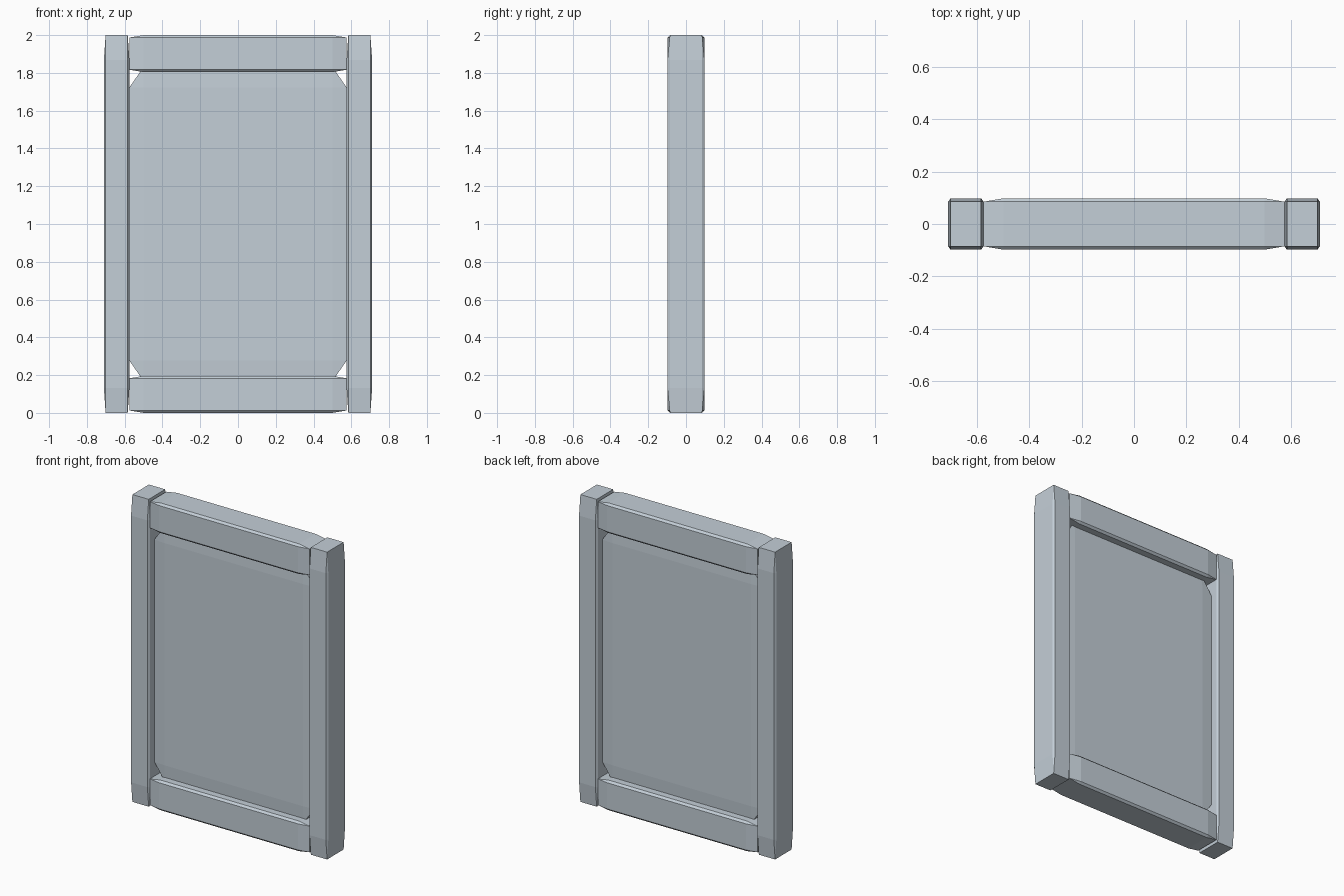
import bpy
import bmesh

cube = bpy.data.objects.get("Cube")
if cube:
    bpy.data.objects.remove(cube, do_unlink=True)

# Single pale blue-grey colour
colour = (0.55, 0.62, 0.68, 1.0)
mat = bpy.data.materials.new("pale_blue_grey")
mat.use_nodes = True
mat.diffuse_color = colour
mat.node_tree.nodes["Principled BSDF"].inputs["Base Color"].default_value = colour

BEVEL = 0.066  # chamfer as a share of each side


def chamfered_box(name, centre, size):
    """Chamfer a unit cube, then stretch it so the chamfers stretch too."""
    bm = bmesh.new()
    bmesh.ops.create_cube(bm, size=1.0)
    bmesh.ops.bevel(bm, geom=bm.edges[:], offset=BEVEL, offset_type='OFFSET',
                    segments=1, profile=0.5, affect='EDGES')
    bmesh.ops.scale(bm, vec=size, verts=bm.verts)
    mesh = bpy.data.meshes.new(name)
    bm.to_mesh(mesh)
    bm.free()
    mesh.materials.append(mat)
    obj = bpy.data.objects.new(name, mesh)
    obj.location = centre
    bpy.context.collection.objects.link(obj)
    return obj


DEPTH = 0.196
POST_W, RAIL_W, RAIL_H = 0.135, 1.15, 0.196

# Upright posts
for side, name in ((1, "left_post"), (-1, "right_post")):
    chamfered_box(name, (side * (RAIL_W + POST_W) / 2, 0, 1), (POST_W, DEPTH, 2))

# Cross rails
for z, name in ((RAIL_H / 2, "bottom_rail"), (2 - RAIL_H / 2, "top_rail")):
    chamfered_box(name, (0, 0, z), (RAIL_W, DEPTH, RAIL_H))

# Thin recessed panel, tucked slightly into the rails
chamfered_box("panel", (0, 0, 1), (RAIL_W, 0.09, 1.666))
